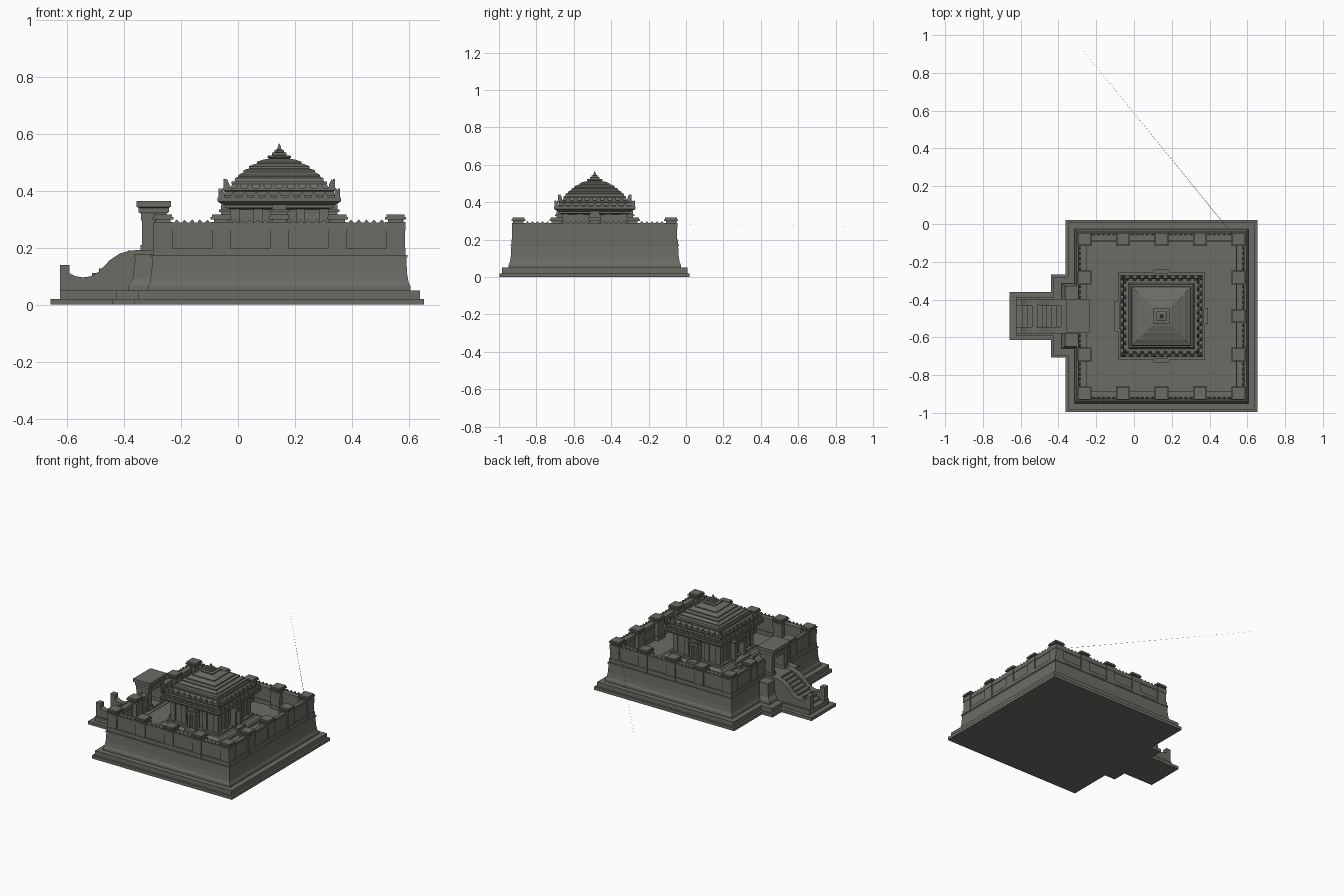
import bpy, bmesh, math

CX, CY = 0.145, -0.488          # temple centre
FLOOR = 0.175                   # courtyard height

stone = bpy.data.materials.new("dark_grey_stone")
stone.diffuse_color = (0.15, 0.15, 0.13, 1)


def finish(name, bm):
    bmesh.ops.recalc_face_normals(bm, faces=bm.faces)
    me = bpy.data.meshes.new(name)
    bm.to_mesh(me)
    bm.free()
    me.materials.append(stone)
    ob = bpy.data.objects.new(name, me)
    bpy.context.collection.objects.link(ob)
    return ob


def loft(bm, rings):
    """Join rings of equal point count and cap both ends."""
    vs = [[bm.verts.new(p) for p in r] for r in rings]
    n = len(vs[0])
    for a, b in zip(vs, vs[1:]):
        for i in range(n):
            j = (i + 1) % n
            bm.faces.new((a[i], a[j], b[j], b[i]))
    bm.faces.new(vs[0][::-1])
    bm.faces.new(vs[-1])


def stack(bm, levels, cx=CX, cy=CY):
    """Rectangular tower from (half_x, half_y, z) levels."""
    loft(bm, [[(cx + sx * hx, cy + sy * hy, z) for sx, sy in
               ((-1, -1), (1, -1), (1, 1), (-1, 1))] for hx, hy, z in levels])


def place(k, u, v, z):
    """Side k of the square plan: u along the side, v outward from centre."""
    c, s = ((1, 0), (0, 1), (-1, 0), (0, -1))[k]
    return (CX + v * c - u * s, CY + v * s + u * c, z)


def block(bm, k, u0, u1, v0, v1, z0, z1):
    loft(bm, [[place(k, u, v, z) for u, v in
               ((u0, v0), (u1, v0), (u1, v1), (u0, v1))] for z in (z0, z1)])


def leaf(bm, k, u, v, z, w, h, t=0.008):
    """Small pointed roof ornament."""
    shape = ((-w, 0), (w, 0), (w * 0.8, h * 0.45), (0, h), (-w * 0.8, h * 0.45))
    loft(bm, [[place(k, u + a, vv, z + b) for a, b in shape] for vv in (v - t, v)])


WEST = 2

# stepped ground plinth with the two stair projections
bm = bmesh.new()
for inset, z0, z1 in ((0, 0, 0.02), (0.013, 0.02, 0.05)):
    h = 0.508 - inset
    stack(bm, [(h, h, z0), (h, h, z1)])
    block(bm, WEST, -0.22 + inset, 0.22 - inset, 0.3, 0.585 - inset, z0, z1)
    w = 0.127 - inset * 2
    block(bm, WEST, -w, w, 0.3, 0.803 - inset * 2.5, z0, z1)
finish("ground_plinth", bm)

# solid terrace with a flared foot
bm = bmesh.new()
stack(bm, [(h, h, z) for h, z in ((0.461, 0.05), (0.461, 0.065), (0.454, 0.08),
                                  (0.449, 0.11), (0.446, 0.165), (0.45, 0.165),
                                  (0.45, FLOOR))])
finish("terrace", bm)

# bastion carrying the gate
bm = bmesh.new()
stack(bm, [(0.09, 0.172, 0.05), (0.09, 0.172, 0.065), (0.075, 0.162, 0.09),
           (0.066, 0.157, 0.165), (0.07, 0.16, 0.165), (0.07, 0.16, 0.178)], cx=-0.295)
finish("gate_bastion", bm)

# parapet wall, pillars and small crest stones
wall, pillars, crest = bmesh.new(), bmesh.new(), bmesh.new()
for k in range(4):
    spans = ((-0.436, -0.07), (0.07, 0.436)) if k == WEST else ((-0.436, 0.436),)
    for a, b in spans:
        block(wall, k, a, b, 0.402, 0.434, FLOOR, 0.28)
        block(wall, k, a, b, 0.396, 0.442, FLOOR, 0.2)
        block(wall, k, a, b, 0.397, 0.438, 0.262, 0.288)
    for i in range(4):                       # last corner belongs to next side
        u = -0.408 + 0.204 * i
        if not (k == WEST and i == 2):
            x, y, _ = place(k, u, 0.408, 0)
            for h, z0, z1 in ((0.033, FLOOR, 0.285), (0.036, FLOOR, 0.2),
                              (0.035, 0.26, 0.29), (0.026, 0.29, 0.3),
                              (0.037, 0.3, 0.308), (0.032, 0.308, 0.317)):
                stack(pillars, [(h, h, z0), (h, h, z1)], x, y)
        for j in range(5):
            c = u + 0.102 + (j - 2) * 0.027
            if k == WEST and abs(c) < 0.08:
                continue
            leaf(crest, k, c, 0.437, 0.287, 0.008, 0.012)
finish("parapet_wall", wall)
finish("parapet_pillars", pillars)
finish("parapet_crest", crest)

# stair: treads between two curved cheeks
bm = bmesh.new()
N = 9
for i in range(N):
    block(bm, WEST, -0.06, 0.06, 0.4, 0.735 - 0.0255 * i, 0.04,
          0.05 + 0.14 * (i + 1) / N)
finish("stair_treads", bm)

profile = [(-0.625, 0.04), (-0.625, 0.14), (-0.592, 0.14), (-0.592, 0.11),
           (-0.57, 0.1), (-0.54, 0.095), (-0.51, 0.102), (-0.485, 0.12),
           (-0.45, 0.157), (-0.415, 0.18), (-0.38, 0.19), (-0.34, 0.193),
           (-0.28, 0.193), (-0.28, 0.04)]
bm = bmesh.new()
for s in (-1, 1):
    loft(bm, [[(x, CY + s * y, z) for x, z in profile] for y in (0.057, 0.092)])
finish("stair_cheeks", bm)

# gate: landing, jambs, lintel and heavy cap
bm = bmesh.new()
block(bm, WEST, -0.06, 0.06, 0.39, 0.5, FLOOR, 0.19)
for s in (-1, 1):
    a, b = sorted((s * 0.045, s * 0.08))
    block(bm, WEST, a, b, 0.395, 0.482, FLOOR, 0.31)
    a, b = sorted((s * 0.043, s * 0.084))
    block(bm, WEST, a, b, 0.39, 0.487, FLOOR, 0.21)
stack(bm, [(0.045, 0.08, 0.295), (0.045, 0.08, 0.32), (0.053, 0.083, 0.325),
           (0.053, 0.083, 0.34), (0.061, 0.09, 0.344), (0.061, 0.09, 0.365)], cx=-0.296)
finish("gate", bm)

# shrine body: plinth, walls, corner pilasters, cornice
bm = bmesh.new()
stack(bm, [(h, h, z) for h, z in ((0.23, FLOOR), (0.23, 0.19), (0.215, 0.19),
                                  (0.2, 0.205), (0.185, 0.205), (0.185, 0.217),
                                  (0.165, 0.217), (0.165, 0.335), (0.19, 0.34),
                                  (0.19, 0.35), (0.205, 0.355), (0.217, 0.363),
                                  (0.217, 0.376), (0.15, 0.376))])
for k in range(4):
    for u in (-0.155, -0.075, 0.075, 0.155):
        block(bm, k, u - 0.016, u + 0.016, 0.15, 0.173, 0.21, 0.337)
finish("shrine_body", bm)

# niches on three sides and a wider porch facing the stair
bm = bmesh.new()
for k in range(4):
    w = 0.08 if k == WEST else 0.042
    block(bm, k, -w, w, 0.15, 0.247, FLOOR, 0.195)
    block(bm, k, -w * 0.85, w * 0.85, 0.15, 0.225, 0.195, 0.21)
    for s in (-1, 1):
        a, b = sorted((s * w * 0.4, s * w * 0.75))
        block(bm, k, a, b, 0.15, 0.2, 0.21, 0.31)
    block(bm, k, -w * 0.75, w * 0.75, 0.15, 0.205, 0.305, 0.325)
    block(bm, k, -w * 0.9, w * 0.9, 0.15, 0.212, 0.325, 0.335)
    block(bm, k, -w * 0.6, w * 0.6, 0.15, 0.205, 0.335, 0.352)
finish("shrine_niches", bm)

# stepped roof rising to a finial
roof = [(0.203, 0.374), (0.203, 0.385), (0.192, 0.385), (0.192, 0.398), (0.2, 0.402),
        (0.2, 0.41), (0.175, 0.41), (0.165, 0.424), (0.167, 0.424), (0.167, 0.432),
        (0.157, 0.432), (0.155, 0.445), (0.143, 0.45), (0.143, 0.456), (0.125, 0.466),
        (0.125, 0.473), (0.107, 0.478), (0.107, 0.486), (0.088, 0.494), (0.078, 0.496),
        (0.078, 0.502), (0.055, 0.51), (0.036, 0.513), (0.042, 0.517), (0.042, 0.523),
        (0.026, 0.525), (0.026, 0.534), (0.017, 0.536), (0.017, 0.543), (0.008, 0.545),
        (0.006, 0.553), (0.001, 0.567)]
bm = bmesh.new()
stack(bm, [(h, h, z) for h, z in roof])
finish("shrine_roof", bm)

# two rows of pointed ornaments round the eaves, taller at the corners
bm = bmesh.new()
for k in range(4):
    for v, z, n in ((0.214, 0.375, 11), (0.196, 0.408, 10)):
        for i in range(n):
            u = (i / (n - 1) * 2 - 1) * (v - 0.012)
            h = 0.034 if i in (0, n - 1) else 0.022
            leaf(bm, k, u, v, z, 0.011, h)
finish("eave_ornaments", bm)

# hair-thin stray sliver running off the back wall
bm = bmesh.new()
bm.faces.new([bm.verts.new(p) for p in ((0.5, -0.03, 0.28), (0.5015, -0.0285, 0.28),
                                        (-0.335, 1.0, 0.27))])
finish("stray_sliver", bm)
